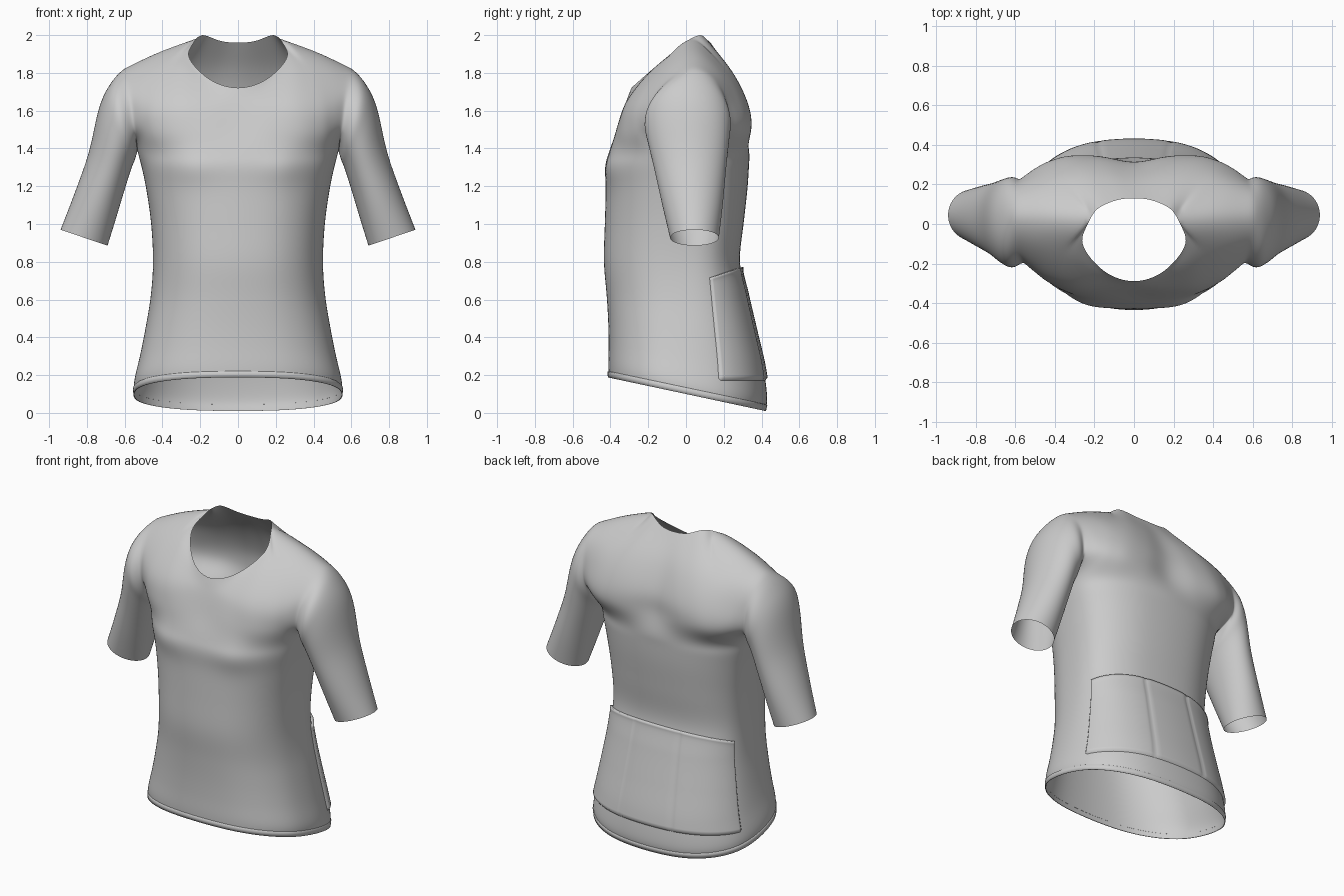
import bpy, bmesh, math
from mathutils import Vector

if "Cube" in bpy.data.objects:
    bpy.data.objects.remove(bpy.data.objects["Cube"])

SEG = 4          # samples between control points
ARM = 9          # control row at armpit height
TOP = 13         # control row at neckline and shoulder seam

# Body rings, hem to armpit: side height, tilt, half width, front y, back y
RINGS = [(.10, .09, .55, -.41, .42), (.17, .085, .55, -.412, .43),
         (.30, .06, .52, -.41, .41), (.45, .03, .49, -.412, .368),
         (.62, 0, .462, -.42, .322), (.80, 0, .45, -.435, .285),
         (1.0, 0, .46, -.43, .305), (1.18, 0, .485, -.425, .325),
         (1.30, 0, .51, -.428, .333), (1.38, 0, .53, -.408, .335)]

# Yoke rows above the armpit, centre line out to the armhole
FRONT = [[(0, -.365, 1.5), (.18, -.368, 1.5), (.33, -.345, 1.5), (.44, -.29, 1.5), (.50, -.235, 1.5), (.545, -.18, 1.49)],
         [(0, -.33, 1.61), (.16, -.33, 1.62), (.30, -.315, 1.64), (.42, -.27, 1.65), (.50, -.225, 1.65), (.565, -.18, 1.65)],
         [(0, -.305, 1.68), (.13, -.285, 1.70), (.28, -.205, 1.79), (.37, -.13, 1.84), (.48, -.10, 1.82), (.59, -.08, 1.775)],
         [(0, -.29, 1.72), (.15, -.24, 1.765), (.262, -.10, 1.885), (.22, .03, 1.985), (.42, .04, 1.91), (.60, .04, 1.825)]]
BACK = [[(0, .315, 1.5), (.18, .343, 1.5), (.33, .343, 1.5), (.43, .315, 1.5), (.50, .275, 1.5), (.56, .22, 1.49)],
        [(0, .305, 1.63), (.16, .328, 1.63), (.30, .325, 1.64), (.41, .295, 1.65), (.50, .255, 1.65), (.575, .215, 1.65)],
        [(0, .235, 1.8), (.13, .248, 1.8), (.25, .24, 1.81), (.37, .205, 1.815), (.48, .18, 1.80), (.595, .15, 1.77)],
        [(0, .13, 1.96), (.09, .12, 1.968), (.18, .08, 2.0), (.22, .03, 1.985), (.42, .04, 1.91), (.60, .04, 1.825)]]

# Sleeve rings: inner x, z, outer x, z, front y, back y
SLEEVE = [(.545, 1.34, .675, 1.745, -.22, .238), (.565, 1.29, .735, 1.62, -.205, .23),
          (.60, 1.18, .79, 1.38, -.165, .212), (.645, 1.03, .865, 1.165, -.125, .195),
          (.69, .885, .94, .97, -.085, .175)]


def ring(r, side):
    z, tilt, w, yf, yb = r
    pts, e, yc = [], 2 / 2.4, .02
    for k in range(6):
        a = math.radians(18 * k)
        y = yc + ((yf if side == 0 else yb) - yc) * max(math.cos(a), 0) ** e
        pts.append(Vector((w * math.sin(a) ** e, y, z - tilt * y / .42)))
    return pts


ROWS = [[ring(r, s) for r in RINGS] + [[Vector(p) for p in row] for row in (FRONT, BACK)[s]]
        for s in (0, 1)]


def spline(p, t):
    # Catmull-Rom through p[1:-1]; first and last points set the end tangents
    i = min(int(t), len(p) - 4)
    f = t - i
    a, b, c, d = p[i:i + 4]
    return .5 * (2 * b + (c - a) * f + (2 * a - 5 * b + 4 * c - d) * f * f
                 + (3 * b - a - 3 * c + d) * f ** 3)


def across(s, r, u):
    p = ROWS[s][r]
    mir = Vector((-p[1].x, p[1].y, p[1].z))
    if r == TOP:                      # corner where the neck meets the shoulder
        if u < 3:
            return spline([mir] + p[:4] + [2 * p[3] - p[2]], u)
        return spline([2 * p[3] - p[4]] + p[3:] + [2 * p[5] - p[4]], u - 3)
    end = ROWS[1 - s][r][4] if r <= ARM else 2 * p[5] - p[4]
    return spline([mir] + p + [end], u)


def raw(s, u, v):
    c = [across(s, r, u) for r in range(TOP + 1)]
    end = across(1 - s, TOP - 1, u) if u >= 3 else 2 * c[-1] - c[-2]
    return spline([2 * c[0] - c[1]] + c + [end], v)


def surf(s, u, v):
    if u == 5 and v <= ARM:           # shared side seam
        return (raw(0, u, v) + raw(1, u, v)) / 2
    p = raw(s, u, v)
    if s == 0:                        # chest muscles
        p.y -= .014 * math.exp(-((p.x - .25) / .12) ** 2 - ((p.z - 1.31) / .1) ** 2)
    return p


def build(name, grids, level):
    bm = bmesh.new()
    for g in grids:
        vs = [[bm.verts.new(p) for p in row] for row in g]
        for a, b in zip(vs, vs[1:]):
            for k in range(len(a) - 1):
                bm.faces.new((a[k], a[k + 1], b[k + 1], b[k]))
    bmesh.ops.remove_doubles(bm, verts=bm.verts, dist=.0004)
    bmesh.ops.recalc_face_normals(bm, faces=bm.faces)
    me = bpy.data.meshes.new(name)
    bm.to_mesh(me)
    bm.free()
    for f in me.polygons:
        f.use_smooth = True
    ob = bpy.data.objects.new(name, me)
    bpy.context.collection.objects.link(ob)
    m = ob.modifiers.new("mirror", 'MIRROR')
    m.merge_threshold = .001
    if level:
        ob.modifiers.new("smooth", 'SUBSURF').levels = level
        ob.modifiers["smooth"].render_levels = level
    return ob


# Front and back body panels
panels = [[[surf(s, i / SEG, j / SEG) for i in range(5 * SEG + 1)]
           for j in range(TOP * SEG + 1)] for s in (0, 1)]

# Sleeve lofted from the armhole down to the cuff
n = (TOP - ARM) * SEG
loop = [(0, ARM + k / SEG) for k in range(n + 1)] + [(1, TOP - k / SEG) for k in range(1, n + 1)]
sleeve = []
for k, (s, v) in enumerate(loop):
    start = surf(s, 5, v)
    before = surf(s, 4.5, v)
    if v == ARM:
        before = (surf(0, 4.5, v) + surf(1, 4.5, v)) / 2
    pts = [before, start]
    a = math.pi * k / n
    for xi, zi, xo, zo, yf, yb in SLEEVE:
        c = math.cos(a)
        pts.append(Vector(((xi + xo) / 2 - c * (xo - xi) / 2,
                           (yf + yb) / 2 - math.sin(a) * (yb - yf) / 2,
                           (zi + zo) / 2 - c * (zo - zi) / 2)))
    pts.append(2 * pts[-1] - pts[-2])
    sleeve.append([spline(pts, t / SEG) for t in range(len(SLEEVE) * SEG + 1)])

build("jersey_body", panels + [sleeve], 1)


# Back pocket layer, raised off the body, with seams between compartments
def lifted(u, v, h):
    d = .02
    p = surf(1, u, v)
    nrm = (surf(1, u, v + d) - p).cross(surf(1, u + d, v) - p).normalized()
    if nrm.y < 0:
        nrm = -nrm
    q = p + nrm * h
    if u == 0:
        q.x = 0
    return q


NU, NV = 48, 40
pocket = []
for j in range(NV + 2):
    row = []
    for i in range(NU + 1):
        u = 4 * i / NU
        f = min(j, NV) / NV
        low, high = 1.6 - .3 * (u / 4) ** 2, 4.84 - .3 * (u / 4) ** 2
        h = .013 - .006 * math.exp(-((u - .9) / .07) ** 2)
        h += .004 * math.exp(-((f - 1) / .02) ** 2)
        if i == NU or j in (0, NV + 1):
            h = -.001
        row.append(lifted(u, low + (high - low) * f, h))
    pocket.append(row)
build("back_pockets", [pocket], 0)

# Hem gripper band just above the bottom edge
hem = []
for s in (0, 1):
    g = []
    for v, h in ((0, 0), (0, .004), (.25, .004), (.5, .004), (.55, -.001)):
        row = []
        for i in range(41):
            p = surf(s, i / 8, v)
            out = Vector((p.x, p.y, 0)).normalized()
            row.append(p + out * h)
        g.append(row)
    hem.append(g)
build("hem_band", hem, 0)
